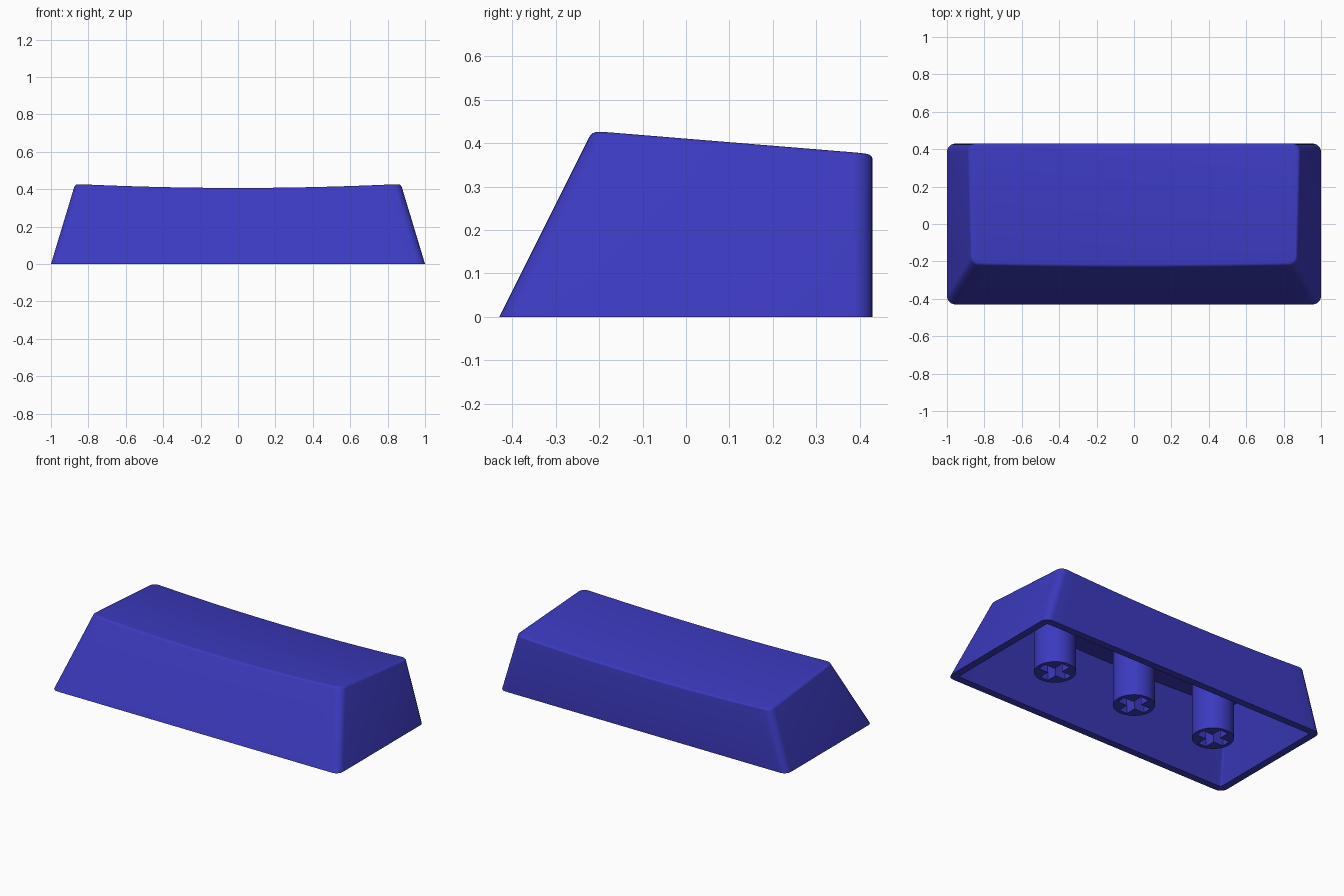
import bpy, bmesh, math

cube = bpy.data.objects.get("Cube")
if cube:
    bpy.data.objects.remove(cube)

blue = bpy.data.materials.new("deep blue plastic")
blue.use_nodes = True
BLUE = (0.045, 0.042, 0.52, 1)
blue.diffuse_color = BLUE
blue.node_tree.nodes["Principled BSDF"].inputs["Base Color"].default_value = BLUE

WALL, FILLET, CORNER = 0.045, 0.012, 0.045


def finish(bm, name, angle=30):
    bmesh.ops.recalc_face_normals(bm, faces=bm.faces)
    mesh = bpy.data.meshes.new(name)
    bm.to_mesh(mesh)
    bm.free()
    mesh.materials.append(blue)
    ob = bpy.data.objects.new(name, mesh)
    bpy.context.collection.objects.link(ob)
    bpy.ops.object.select_all(action="DESELECT")
    ob.select_set(True)
    bpy.context.view_layer.objects.active = ob
    bpy.ops.object.shade_smooth_by_angle(angle=math.radians(angle))
    return ob


def top_height(x, y):
    """Tilted top with a shallow dish running front to back."""
    return 0.411 - 0.083 * y - 0.022 * (1 - (x / 0.87) ** 2)


def outline(inset, z_of):
    """Rounded rectangle whose size follows the sloping walls at each height."""
    steps, spans = 6, 24
    # each entry: corner signs, arc angle, position along the long edge
    half = [(1, math.pi / 2 * i / steps, 1) for i in range(steps + 1)]
    half += [(1, math.pi / 2, 1 - 2 * i / spans) for i in range(1, spans)]
    half += [(-1, math.pi / 2 * (1 - i / steps), -1) for i in range(steps + 1)]
    loop = [(sx, 1, a, t) for sx, a, t in half]
    loop += [(sx, -1, a, t) for sx, a, t in reversed(half)]
    r = max(CORNER - inset, 0.012)
    points = []
    for sx, sy, a, t in loop:
        z = z_of(0, 0)
        for _ in range(8):
            hx = 1 - 0.302 * z - inset - r
            back, front = 0.43 - inset - r, -0.43 + 0.5 * z + inset + r
            x = hx * t + sx * r * math.cos(a)
            y = (back if sy > 0 else front) + sy * r * math.sin(a)
            z = z_of(x, y)
        points.append((x, y, z))
    return points


def bridge(bm, a, b):
    n = len(a)
    for i in range(n):
        j = (i + 1) % n
        bm.faces.new((a[i], a[j], b[j], b[i]))


def cap(bm, ring):
    """Strips joining the back half of a ring to its mirrored front half."""
    n = len(ring)
    for i in range(n // 2 - 1):
        bm.faces.new((ring[i], ring[i + 1], ring[n - 2 - i], ring[n - 1 - i]))


# Hollow shell: cavity ceiling, inner wall, rim, outer wall, rounded edge, top
bm = bmesh.new()
profiles = [
    outline(WALL, lambda x, y: top_height(x, y) - WALL),
    outline(WALL, lambda x, y: 0),
    outline(0, lambda x, y: 0),
]
for k in range(5):
    a = math.pi / 8 * k
    drop = FILLET * (1 - math.sin(a))
    profiles.append(outline(FILLET * (1 - math.cos(a)),
                            lambda x, y, d=drop: top_height(x, y) - d))
rings = [[bm.verts.new(p) for p in pts] for pts in profiles]
for lower, upper in zip(rings, rings[1:]):
    bridge(bm, lower, upper)
cap(bm, rings[0])
cap(bm, rings[-1])
finish(bm, "keycap_shell", 35)


# Mounting stems with cross-shaped sockets
def stem(name, cx, radius=0.118, arm=0.095, slot=0.028, depth=0.2, height=0.375):
    bm = bmesh.new()
    circle = [(radius * math.cos(math.tau * i / 40), radius * math.sin(math.tau * i / 40))
              for i in range(40)]
    quarter = [(arm, -slot), (arm, slot), (slot, slot)]
    cross = []
    for q in range(4):
        c, s = ((1, 0), (0, 1), (-1, 0), (0, -1))[q]
        cross += [(x * c - y * s, x * s + y * c) for x, y in quarter]

    def ring(points, z):
        return [bm.verts.new((cx + x, y, z)) for x, y in points]

    outer, outer_top = ring(circle, 0), ring(circle, height)
    inner, inner_top = ring(cross, 0), ring(cross, depth)
    bridge(bm, outer, outer_top)
    bridge(bm, inner, inner_top)
    bm.faces.new(outer_top)
    bm.faces.new(inner_top)
    border = [e for e in bm.edges if all(abs(v.co.z) < 1e-6 for v in e.verts)]
    bmesh.ops.triangle_fill(bm, edges=border, use_beauty=True)
    finish(bm, name)


for name, x in (("right_stem", -0.575), ("middle_stem", 0), ("left_stem", 0.575)):
    stem(name, x)
